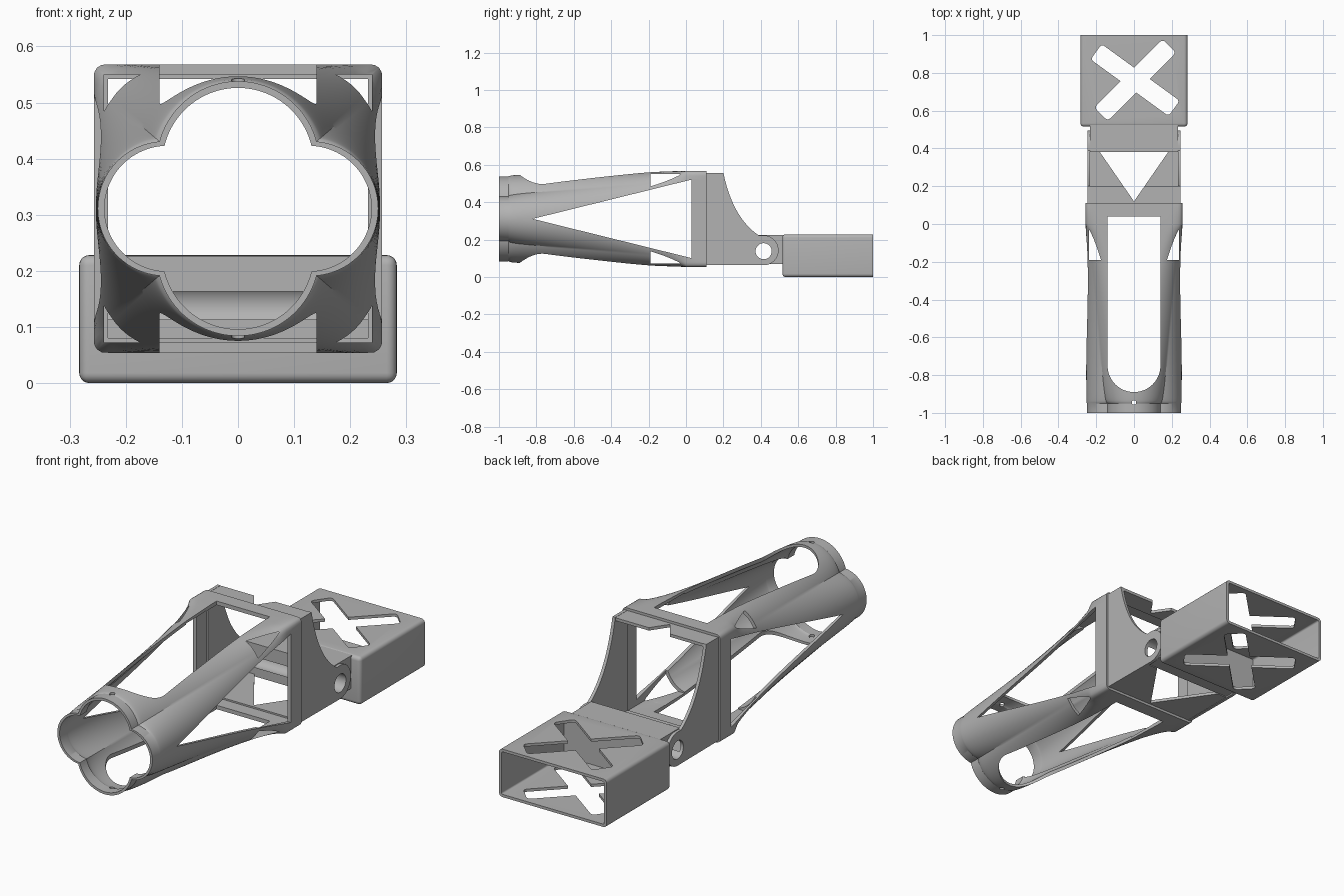
import bpy, bmesh, math
from math import sin, cos, pi, sqrt
from mathutils import Matrix, Vector

if "Cube" in bpy.data.objects:
    bpy.data.objects.remove(bpy.data.objects["Cube"])

grey = bpy.data.materials.new("plain_grey")
grey.use_nodes = True
tone = (0.45, 0.45, 0.45, 1)
grey.diffuse_color = tone
grey.node_tree.nodes["Principled BSDF"].inputs["Base Color"].default_value = tone

MID = 0.311    # height of the tube axis
HALF = 0.257   # half width of the square frame


def finish(name, bm):
    bmesh.ops.recalc_face_normals(bm, faces=bm.faces)
    mesh = bpy.data.meshes.new(name)
    bm.to_mesh(mesh)
    bm.free()
    mesh.materials.append(grey)
    ob = bpy.data.objects.new(name, mesh)
    bpy.context.collection.objects.link(ob)
    return ob


def loft(name, rings):
    """Closed solid through rings with equal point counts."""
    bm = bmesh.new()
    loops = [[bm.verts.new(p) for p in ring] for ring in rings]
    n = len(loops[0])
    for a, b in zip(loops, loops[1:]):
        for i in range(n):
            j = (i + 1) % n
            bm.faces.new((a[i], a[j], b[j], b[i]))
    bm.faces.new(loops[0])
    bm.faces.new(loops[-1])
    return finish(name, bm)


def prism(name, pts, axis, a, b):
    """Extrude a 2D outline along one axis from a to b."""
    place = {"x": lambda p, d: (d, p[0], p[1]),
             "y": lambda p, d: (p[0], d, p[1]),
             "z": lambda p, d: (p[0], p[1], d)}[axis]
    return loft(name, [[place(p, d) for p in pts] for d in (a, b)])


def box(name, lo, hi, bevel=0, edge_axis=None):
    bm = bmesh.new()
    bmesh.ops.create_cube(bm, size=1)
    for v in bm.verts:
        v.co = [l + (c + 0.5) * (h - l) for c, l, h in zip(v.co, lo, hi)]
    if bevel:
        edges = [e for e in bm.edges if edge_axis is None
                 or abs((e.verts[0].co - e.verts[1].co)[edge_axis]) > 1e-4]
        bmesh.ops.bevel(bm, geom=edges, offset=bevel, segments=5, profile=0.5, affect="EDGES")
    return finish(name, bm)


def arc(cx, cy, r, a0, a1, n=24):
    return [(cx + r * cos(a0 + (a1 - a0) * i / n), cy + r * sin(a0 + (a1 - a0) * i / n))
            for i in range(n + 1)]


def disc(cx, cy, r, n=40):
    return arc(cx, cy, r, 0, 2 * pi, n)[:-1]


def cut(ob, *cutters):
    for c in cutters:
        c.hide_render = True
        m = ob.modifiers.new("cut", "BOOLEAN")
        m.operation, m.solver, m.object = "DIFFERENCE", "EXACT", c
    bpy.context.view_layer.update()
    deps = bpy.context.evaluated_depsgraph_get()
    mesh = bpy.data.meshes.new_from_object(ob.evaluated_get(deps))
    ob.modifiers.clear()
    ob.data = mesh


def smooth(ob):
    bpy.ops.object.select_all(action="DESELECT")
    ob.select_set(True)
    bpy.context.view_layer.objects.active = ob
    bpy.ops.object.shade_smooth_by_angle(angle=math.radians(30))


# Cross-sections of the tube: four lobes blending into a rounded square
def lobed(d):
    hits = []
    for cx, cz, r in ((0, 0.082, 0.145), (0, -0.082, 0.145), (0.13, 0, 0.12), (-0.13, 0, 0.12)):
        c = Vector((cx, cz))
        b = c.dot(d)
        k = b * b - c.length_squared + r * r
        if k >= 0:
            hits.append(b + sqrt(k))
    return max(hits)


def rounded(d, rc):
    c, s = abs(d.x), abs(d.y)
    q = HALF - rc
    length = HALF / max(c, s)
    if min(c, s) * length > q:
        b = q * (c + s)
        length = b + sqrt(max(0, b * b - 2 * q * q + rc * rc))
    return length


def section(y, inset=0):
    t = min(1, max(0, (y + 0.95) / 0.95))
    w = t ** 0.45
    rc = 0.02 + 0.24 * sqrt(1 - t)
    ring = []
    for i in range(240):
        d = Vector((cos(2 * pi * i / 240), sin(2 * pi * i / 240)))
        r = (1 - w) * lobed(d) + w * rounded(d, rc) - inset * (0.012 + 0.006 * t)
        ring.append((r * d.x, y, MID + r * d.y))
    return ring


steps = [-0.95 + 0.95 * (i / 36) ** 1.5 for i in range(37)]
body = loft("tapered_tube", [section(y) for y in [-1] + steps + [0.11]])
bore = loft("tube_bore_cutter", [section(y, 1) for y in [-1.05] + [s for s in steps if s < -0.02]])
inner = HALF - 0.0185
bay = box("bay_cutter", (-inner, -0.19, MID - inner), (inner, 0.15, MID + inner))
slot = prism("slot_cutter", [(0.14, 0.04), (-0.14, 0.04)] + arc(0, -0.75, 0.14, pi, 2 * pi),
             "z", -0.1, 0.8)
side_window = prism("side_window_cutter", [(-0.82, MID), (0.03, MID + 0.21), (0.03, MID - 0.21)],
                    "x", -0.5, 0.5)
pin = prism("pin_hole_cutter", disc(0, -0.945, 0.012, 20), "z", -0.1, 0.8)
cut(body, bore, bay, slot, side_window, pin)
smooth(body)

# Hinge cheeks with a concave back edge and a round ear
p0, p1, p2 = Vector((0.2, 0.557)), Vector((0.25, 0.315)), Vector((0.39, 0.222))
sweep = [p0 * (1 - t) ** 2 + p1 * 2 * t * (1 - t) + p2 * t * t for t in [i / 20 for i in range(21)]]
cheek_outline = ([(0.105, 0.065)] + arc(0.415, 0.143, 0.08, -pi / 2, pi / 2)
                 + [tuple(p) for p in reversed(sweep)] + [(0.105, 0.557)])
hinge = prism("hinge_cutter", disc(0.415, 0.138, 0.043), "x", -0.5, 0.5)
for side, a, b in (("left", 0.232, 0.247), ("right", -0.247, -0.232)):
    cheek = prism(side + "_hinge_cheek", cheek_outline, "x", a, b)
    cut(cheek, hinge)
    smooth(cheek)

# Floor and roof plates with a V-shaped notch
notch = prism("notch_cutter", [(0, 0.12), (0.194, 0.4), (-0.194, 0.4)], "z", -0.1, 0.8)
for name, z, y in (("floor_plate", 0.066, 0.382), ("roof_plate", 0.542, 0.2)):
    plate = box(name, (-0.235, 0.105, z), (0.235, y, z + 0.014))
    cut(plate, notch)

# Block joining the cheeks to the rear case
block = box("hinge_block", (-0.233, 0.38, 0.07), (0.233, 0.525, 0.226))
cut(block, hinge)
smooth(block)

# Rear case, open at the back, with crossed slots in top and bottom
case = box("rear_case", (-0.283, 0.515, 0), (0.283, 1.1, 0.228), 0.018)
trim = box("trim_cutter", (-0.5, 1, -0.2), (0.5, 1.3, 0.5))
hollow = box("hollow_cutter", (-0.27, 0.53, 0.013), (0.27, 1.2, 0.215), 0.008, 1)
bars = []
for i, angle in enumerate((45, -36)):
    bar = box("cross_cutter_%d" % i, (-0.255, -0.05, -0.2), (0.255, 0.05, 0.5), 0.018, 2)
    bar.data.transform(Matrix.Translation((0.006, 0.762, 0)) @ Matrix.Rotation(math.radians(angle), 4, "Z"))
    bars.append(bar)
cut(case, trim, hollow, *bars)
smooth(case)

# Remove the cutters once they are applied
for ob in list(bpy.context.collection.objects):
    if "cutter" in ob.name:
        bpy.data.objects.remove(ob)
